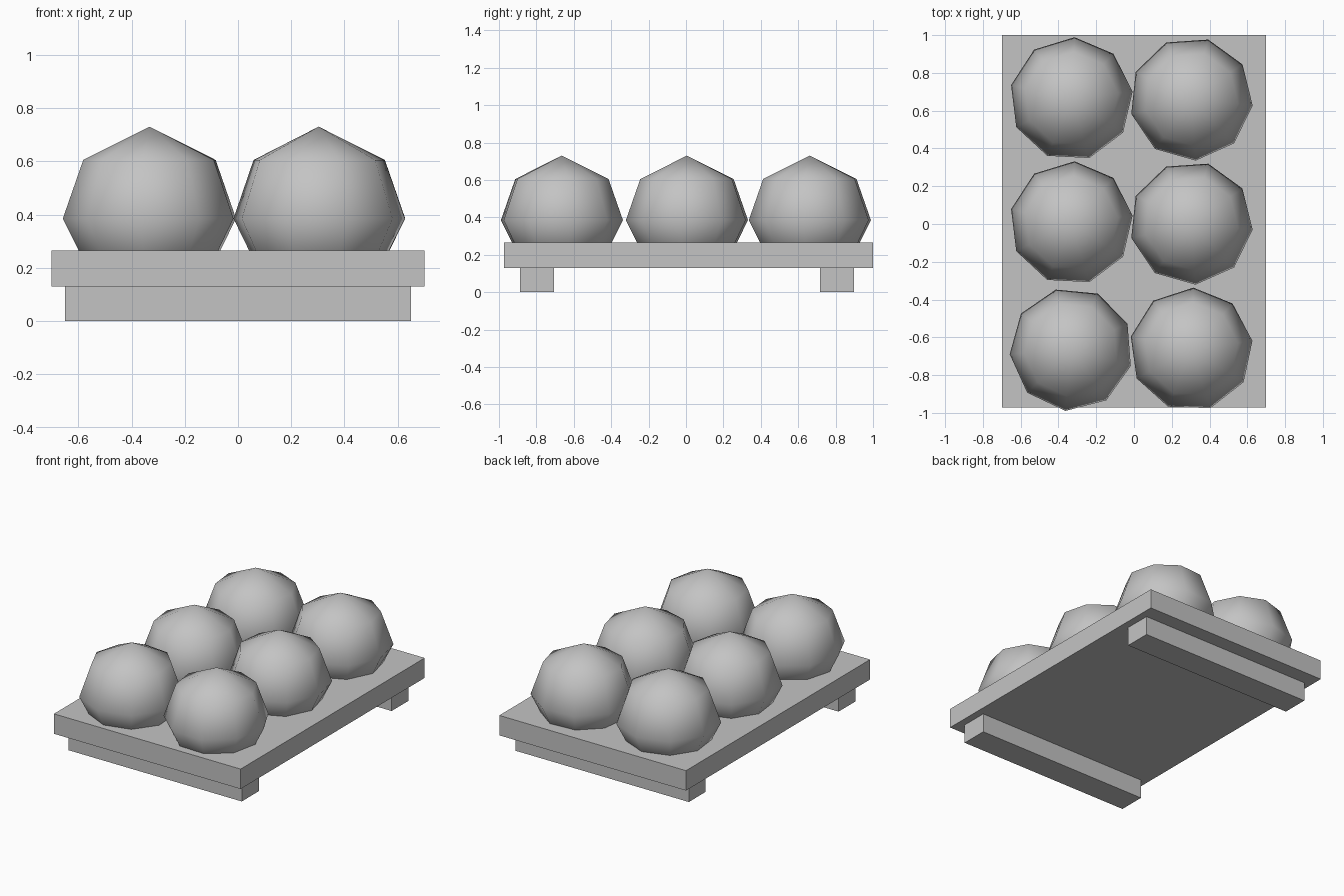
import bpy, bmesh
from math import sin, cos, radians

cube = bpy.data.objects.get("Cube")
if cube:
    bpy.data.objects.remove(cube, do_unlink=True)

COLOUR = (0.55, 0.55, 0.55, 1)
grey = bpy.data.materials.new("plain grey")
grey.use_nodes = True
grey.diffuse_color = COLOUR
grey.node_tree.nodes["Principled BSDF"].inputs["Base Color"].default_value = COLOUR


def add_object(name, bm, smooth=False):
    bmesh.ops.recalc_face_normals(bm, faces=bm.faces)
    for f in bm.faces:
        f.smooth = smooth
    mesh = bpy.data.meshes.new(name)
    bm.to_mesh(mesh)
    bm.free()
    mesh.materials.append(grey)
    ob = bpy.data.objects.new(name, mesh)
    bpy.context.collection.objects.link(ob)
    return ob


def box(name, low, high):
    bm = bmesh.new()
    bmesh.ops.create_cube(bm, size=1)
    for v in bm.verts:
        v.co = [l + (c + 0.5) * (h - l) for c, l, h in zip(v.co, low, high)]
    return add_object(name, bm)


def ball(name, x, y, turn):
    """Nine-sided rounded ball, its underside sunk into the board."""
    sides = 9
    bm = bmesh.new()
    rings = []
    for r, z in ((0.25, 0.605), (0.327, 0.385), (0.22, 0.17)):
        angles = [radians(turn + 360 * i / sides) for i in range(sides)]
        rings.append([bm.verts.new((r * cos(a), r * sin(a), z)) for a in angles])
    top = bm.verts.new((0, 0, 0.73))
    for i in range(sides):
        j = (i + 1) % sides
        bm.faces.new((rings[0][i], rings[0][j], top))
        for upper, lower in zip(rings, rings[1:]):
            bm.faces.new((lower[i], lower[j], upper[j], upper[i]))
    bm.faces.new(rings[-1][::-1])
    ob = add_object(name, bm, smooth=True)
    ob.location = (x, y, 0)


# Tray board and its two cross runners
box("tray_board", (-0.70, -0.972, 0.13), (0.70, 1.0, 0.265))
box("front_runner", (-0.65, -0.888, 0), (0.65, -0.706, 0.13))
box("back_runner", (-0.65, 0.717, 0), (0.65, 0.898, 0.13))

# Two columns of three balls, the front pair turned differently
for side, x, turn, front_turn in (("right", -0.332, 7, -15.5), ("left", 0.303, -6, 8)):
    ball("front_ball_" + side, x, -0.664, front_turn)
    ball("middle_ball_" + side, x, 0.005, turn)
    ball("back_ball_" + side, x, 0.662, turn)
